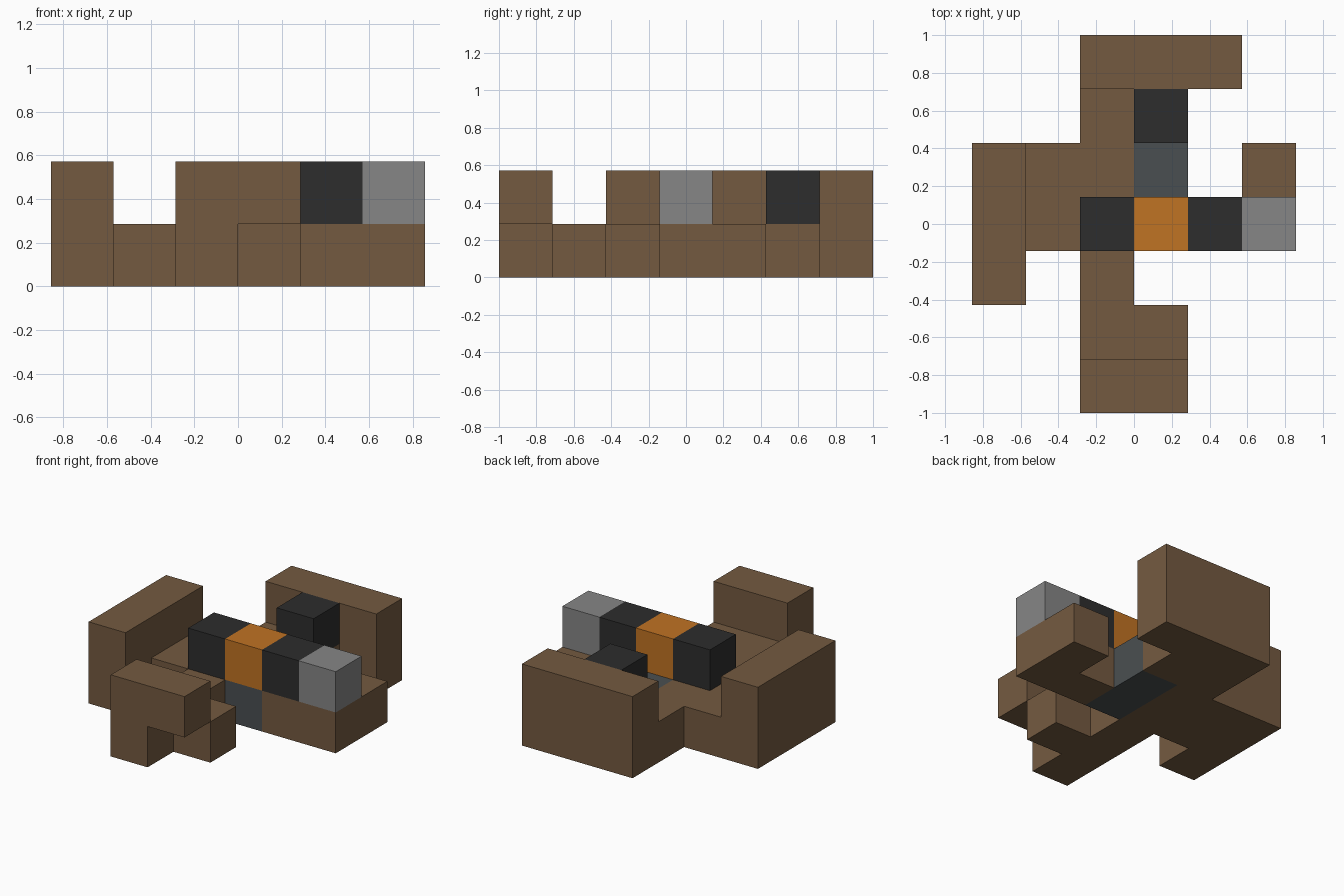
import bpy
import bmesh
from itertools import product
from mathutils import Vector

cube = bpy.data.objects.get("Cube")
if cube:
    bpy.data.objects.remove(cube)

UNIT = 2 / 7                       # edge of one block
OFFSET = Vector((-3, -3.5, 0))     # centres the 6 x 7 x 2 block grid


def srgb(*rgb):
    """Convert 0-255 display values to linear RGBA."""
    vals = [c / 255 for c in rgb]
    return [c / 12.92 if c <= 0.04045 else ((c + 0.055) / 1.055) ** 2.4 for c in vals] + [1]


def material(name, color):
    mat = bpy.data.materials.new(name)
    mat.use_nodes = True
    mat.diffuse_color = color
    bsdf = mat.node_tree.nodes["Principled BSDF"]
    bsdf.inputs["Base Color"].default_value = color
    return mat


brown = material("brown", srgb(116, 90, 64))
black = material("black", srgb(45, 45, 45))
grey = material("grey", srgb(134, 134, 134))
slate = material("slate", srgb(74, 79, 81))
orange = material("orange", srgb(192, 115, 35))

# Each part: material and boxes given as (first cell, size in cells)
parts = {
    "spine": (brown, [((2, 0, 0), (1, 6, 1))]),
    "front_foot": (brown, [((3, 1, 0), (1, 1, 1))]),
    "front_bar": (brown, [((2, 0, 1), (2, 1, 1))]),
    "back_wall": (brown, [((2, 6, 0), (3, 1, 2))]),
    "back_step": (brown, [((3, 5, 0), (1, 1, 1))]),
    "right_wall": (brown, [((0, 2, 0), (1, 3, 2))]),
    "right_floor": (brown, [((1, 3, 0), (1, 2, 1))]),
    "left_arm": (brown, [((4, 3, 0), (2, 1, 1)), ((5, 4, 0), (1, 1, 1))]),
    "core_floor": (slate, [((3, 3, 0), (1, 2, 1))]),
    "core_block": (orange, [((3, 3, 1), (1, 1, 1))]),
    "dark_blocks": (black, [((2, 3, 1), (1, 1, 1)), ((4, 3, 1), (1, 1, 1)),
                            ((3, 5, 1), (1, 1, 1))]),
    "grey_block": (grey, [((5, 3, 1), (1, 1, 1))]),
}


def cells_of(boxes):
    return {tuple(s + d for s, d in zip(start, step))
            for start, size in boxes
            for step in product(*(range(n) for n in size))}


occupied = set().union(*(cells_of(boxes) for _, boxes in parts.values()))


def build(name, mat, boxes):
    """Make the outer skin of a part, leaving out faces hidden by neighbours."""
    bm = bmesh.new()
    verts = {}

    def vert(point):
        key = tuple(point)
        if key not in verts:
            verts[key] = bm.verts.new((Vector(key) + OFFSET) * UNIT)
        return verts[key]

    for cell in sorted(cells_of(boxes)):
        for axis, side in product(range(3), (0, 1)):
            neighbour = list(cell)
            neighbour[axis] += 2 * side - 1
            if tuple(neighbour) in occupied:
                continue
            u, v = (axis + 1) % 3, (axis + 2) % 3
            corners = []
            for du, dv in ((0, 0), (1, 0), (1, 1), (0, 1)):
                p = list(cell)
                p[axis] += side
                p[u] += du
                p[v] += dv
                corners.append(vert(p))
            bm.faces.new(corners if side else corners[::-1])

    # Join coplanar squares into single flat faces
    bmesh.ops.dissolve_limit(bm, angle_limit=0.01, verts=bm.verts[:], edges=bm.edges[:])
    mesh = bpy.data.meshes.new(name)
    bm.to_mesh(mesh)
    bm.free()
    mesh.materials.append(mat)
    bpy.context.collection.objects.link(bpy.data.objects.new(name, mesh))


for part_name, (mat, boxes) in parts.items():
    build(part_name, mat, boxes)
